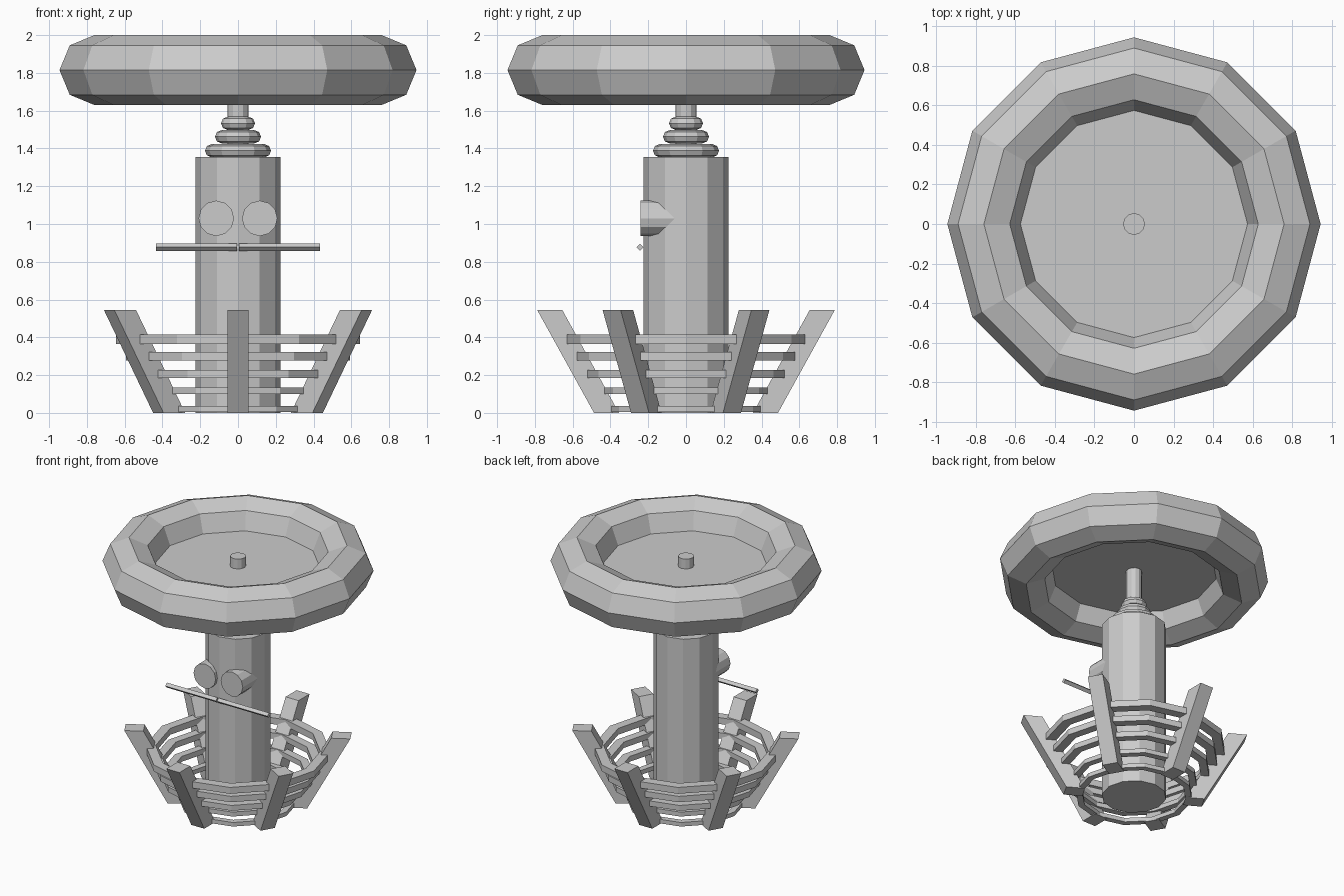
import bpy, bmesh, math
from mathutils import Matrix

if "Cube" in bpy.data.objects:
    bpy.data.objects.remove(bpy.data.objects["Cube"])

grey = bpy.data.materials.new("plain grey")
grey.diffuse_color = (0.6, 0.6, 0.6, 1)
grey.use_nodes = True
grey.node_tree.nodes["Principled BSDF"].inputs["Base Color"].default_value = grey.diffuse_color


def make(name, bm, matrix=Matrix()):
    bmesh.ops.transform(bm, matrix=matrix, verts=bm.verts)
    bmesh.ops.recalc_face_normals(bm, faces=bm.faces)
    me = bpy.data.meshes.new(name)
    bm.to_mesh(me)
    bm.free()
    me.materials.append(grey)
    ob = bpy.data.objects.new(name, me)
    bpy.context.collection.objects.link(ob)
    return ob


def lathe(name, profile, closed, sides=12, matrix=Matrix()):
    """Spin (radius, z) points round z; closed = ring section, else capped solid."""
    bm = bmesh.new()
    loops = []
    for r, z in profile:
        loops.append([bm.verts.new((r * math.cos(math.tau * i / sides),
                                    r * math.sin(math.tau * i / sides), z))
                      for i in range(sides)])
    n = len(loops)
    for k in range(n if closed else n - 1):
        a, b = loops[k], loops[(k + 1) % n]
        for i in range(sides):
            j = (i + 1) % sides
            bm.faces.new((a[i], a[j], b[j], b[i]))
    if not closed:
        bm.faces.new(loops[0])
        bm.faces.new(loops[-1])
    return make(name, bm, matrix)


def torus(name, major, minor, z):
    pts = [(major + minor * math.cos(math.tau * k / 8),
            z + minor * math.sin(math.tau * k / 8)) for k in range(8)]
    return lathe(name, pts, True)


# Central column and thin rod
lathe("column", [(0.225, 0), (0.225, 1.355)], False)
lathe("rod", [(0.055, 1.36), (0.055, 1.89)], False)

# Stacked collars on the column
for i, (major, z) in enumerate([(0.14, 1.388), (0.087, 1.462), (0.055, 1.533)]):
    torus(f"collar_{i + 1}", major, 0.035, z)

# Large tyre-like rim with a thin floor
torus("top_rim", 0.76, 0.185, 1.815)
lathe("top_floor", [(0.6, 1.805), (0.6, 1.815)], False)

# Eyes and moustache bars, mirrored left and right
for side, s in (("left", -1), ("right", 1)):
    lathe(f"{side}_eye", [(0.094, 0), (0.094, 0.24)], False, 12,
          Matrix.Translation((s * 0.115, 0, 1.03)) @ Matrix.Rotation(math.pi / 2, 4, 'X'))
    lathe(f"{side}_moustache", [(0.019, 0.005), (0.019, 0.433)], False, 4,
          Matrix.Translation((0, -0.243, 0.877)) @ Matrix.Rotation(s * math.pi / 2, 4, 'Y'))

# Basket hoops, growing upward
for i, (r, z0, z1) in enumerate([(0.41, 0.006, 0.037), (0.447, 0.1, 0.134), (0.535, 0.185, 0.226),
                                 (0.592, 0.277, 0.322), (0.645, 0.366, 0.415)]):
    q = r * 0.89
    lathe(f"basket_hoop_{i + 1}", [(r, z0), (r, z1), (q, z1), (q, z0)], True)

# Six leaning staves
for i in range(6):
    bm = bmesh.new()
    section = [(0.355, 0), (0.487, 0), (0.788, 0.545), (0.655, 0.545)]
    a, b = [[bm.verts.new((x, y, z)) for x, z in section] for y in (-0.055, 0.055)]
    bm.faces.new(a)
    bm.faces.new(b)
    for k in range(4):
        m = (k + 1) % 4
        bm.faces.new((a[k], a[m], b[m], b[k]))
    make(f"basket_stave_{i + 1}", bm, Matrix.Rotation(math.radians(30 + 60 * i), 4, 'Z'))
